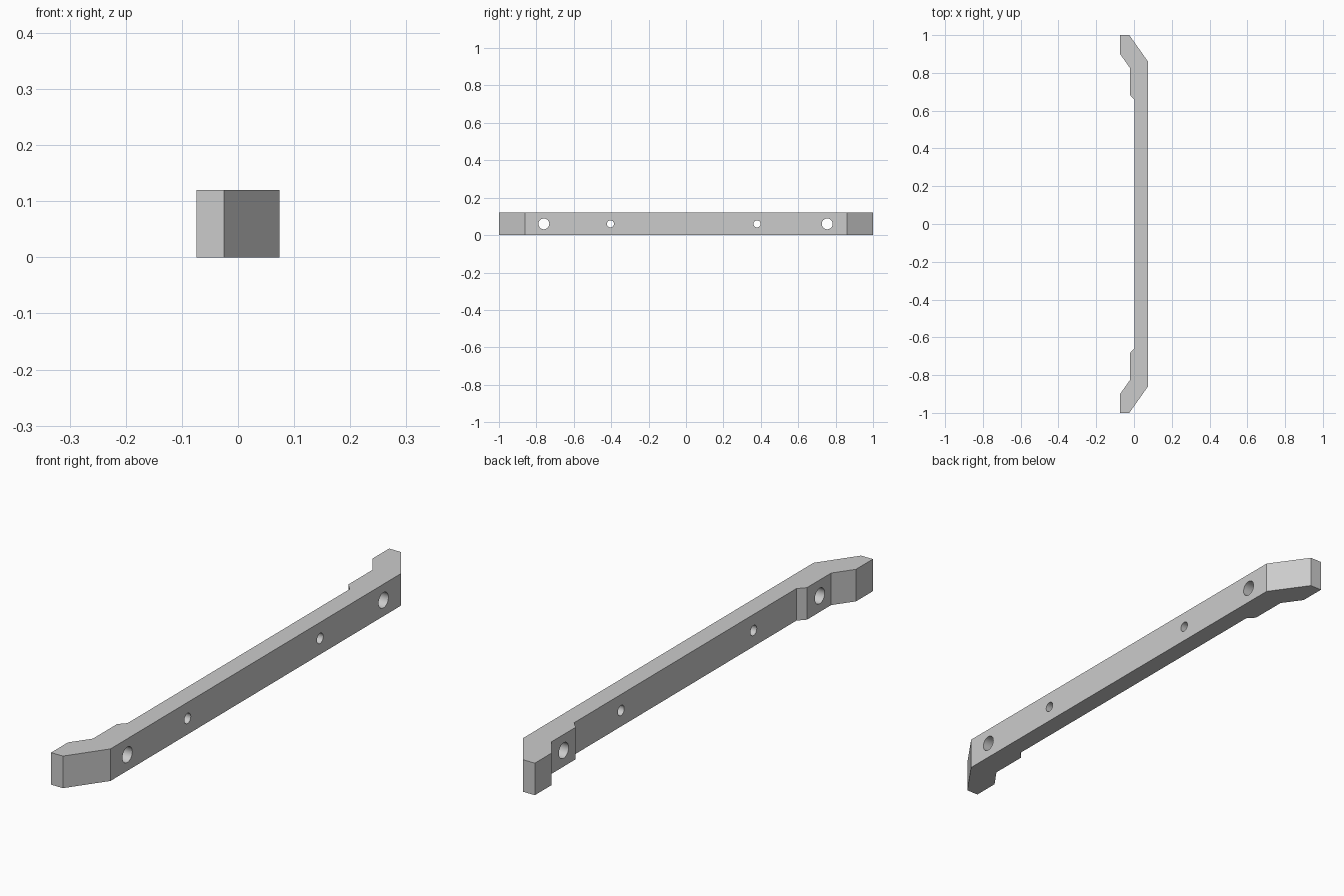
import bpy
import bmesh
import math
from mathutils import Matrix, Vector

HEIGHT = 0.12

if "Cube" in bpy.data.objects:
    bpy.data.objects.remove(bpy.data.objects["Cube"])

grey = bpy.data.materials.new("plain grey")
grey.use_nodes = True
grey.diffuse_color = (0.6, 0.6, 0.6, 1)
grey.node_tree.nodes["Principled BSDF"].inputs["Base Color"].default_value = (0.6, 0.6, 0.6, 1)


def add_object(name, bm):
    bmesh.ops.recalc_face_normals(bm, faces=bm.faces)
    mesh = bpy.data.meshes.new(name)
    bm.to_mesh(mesh)
    bm.free()
    mesh.materials.append(grey)
    obj = bpy.data.objects.new(name, mesh)
    bpy.context.collection.objects.link(obj)
    return obj


# Bar: half outline mirrored along y, then extruded upwards
half = [(0.074, 0.86), (-0.025, 1.0), (-0.074, 1.0), (-0.074, 0.9),
        (-0.022, 0.827), (-0.022, 0.684), (0.003, 0.657)]
outline = half + [(x, -y) for x, y in reversed(half)]
bm = bmesh.new()
base = bm.faces.new([bm.verts.new((x, y, 0)) for x, y in outline])
top = bmesh.ops.extrude_face_region(bm, geom=[base])["geom"]
bmesh.ops.translate(bm, vec=Vector((0, 0, HEIGHT)),
                    verts=[g for g in top if isinstance(g, bmesh.types.BMVert)])
bar = add_object("bracket_bar", bm)

# Bolt holes: large near the ends, small further in
bm = bmesh.new()
for y, radius in [(-0.76, 0.029), (-0.404, 0.019), (0.38, 0.019), (0.755, 0.029)]:
    place = Matrix.Translation((0, y, HEIGHT / 2)) @ Matrix.Rotation(math.pi / 2, 4, "Y")
    bmesh.ops.create_cone(bm, cap_ends=True, segments=32, radius1=radius,
                          radius2=radius, depth=0.4, matrix=place)
cutter = add_object("hole_cutter", bm)
cutter.hide_render = True

cut = bar.modifiers.new("bolt_holes", "BOOLEAN")
cut.operation = "DIFFERENCE"
cut.solver = "EXACT"
cut.object = cutter

bpy.ops.object.select_all(action="DESELECT")
bar.select_set(True)
bpy.context.view_layer.objects.active = bar
bpy.ops.object.modifier_apply(modifier=cut.name)
bpy.data.objects.remove(cutter)
bpy.ops.object.shade_smooth_by_angle(angle=math.radians(20))
